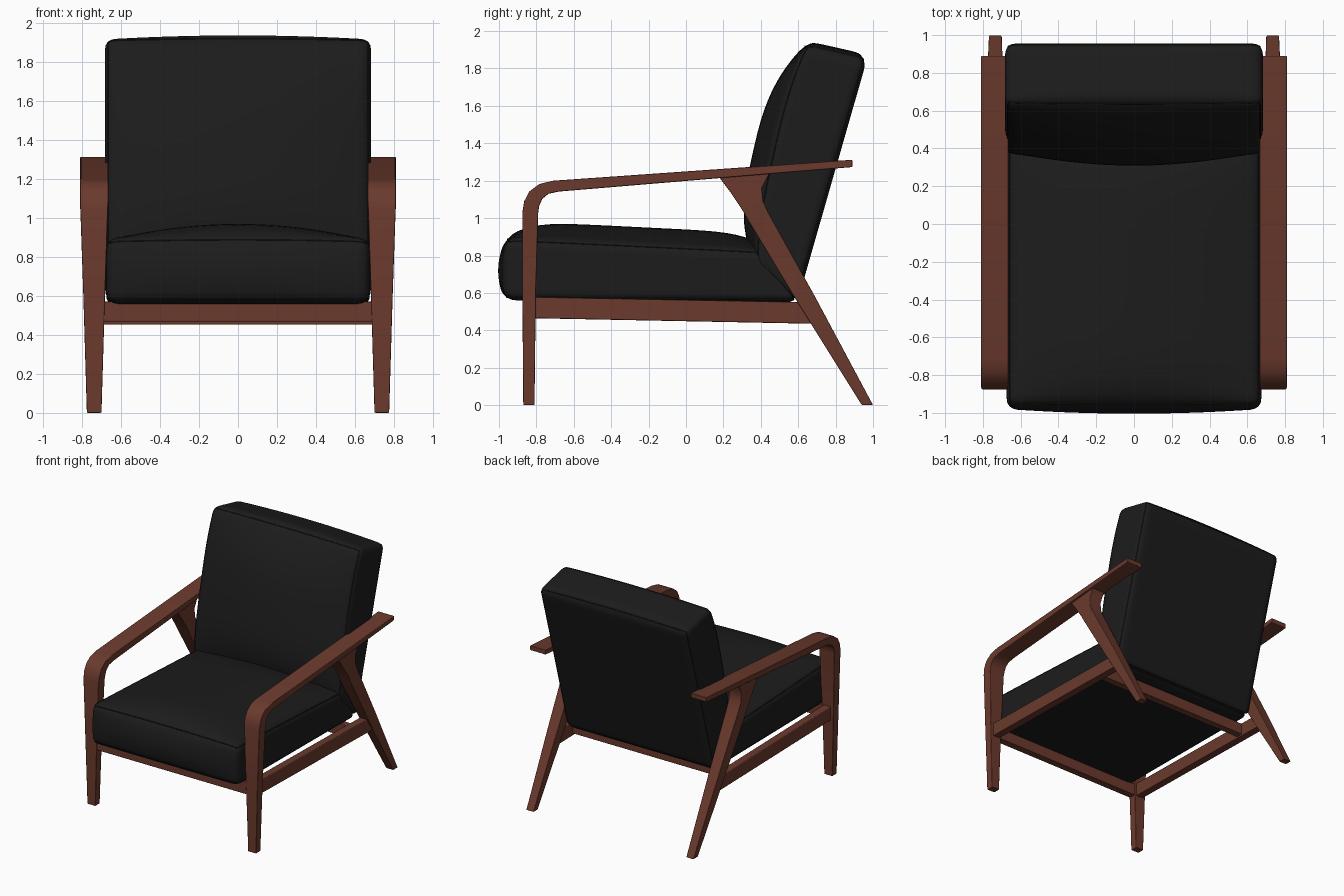
import bpy, bmesh, math
from mathutils import Vector

if "Cube" in bpy.data.objects:
    bpy.data.objects.remove(bpy.data.objects["Cube"])


def material(name, rgb):
    m = bpy.data.materials.new(name)
    m.diffuse_color = (*rgb, 1)
    m.use_nodes = True
    m.node_tree.nodes["Principled BSDF"].inputs["Base Color"].default_value = m.diffuse_color
    return m


wood = material("brown wood", (0.147, 0.042, 0.026))
leather = material("black leather", (0.0115, 0.0115, 0.0115))


def add_object(name, bm, mat, angle):
    bmesh.ops.recalc_face_normals(bm, faces=bm.faces)
    me = bpy.data.meshes.new(name)
    bm.to_mesh(me)
    bm.free()
    for p in me.polygons:
        p.use_smooth = True
    me.set_sharp_from_angle(angle=math.radians(angle))
    me.materials.append(mat)
    ob = bpy.data.objects.new(name, me)
    bpy.context.collection.objects.link(ob)
    return ob


def loft(name, sections, mirror=True):
    """Wooden bar through rectangles: two (y, z) points and an x range each."""
    bm = bmesh.new()
    rings = []
    for (p, q, x0, x1) in sections:
        rings.append([bm.verts.new(v) for v in
                      ((x0, *p), (x1, *p), (x1, *q), (x0, *q))])
    for a, b in zip(rings, rings[1:]):
        for i in range(4):
            j = (i + 1) % 4
            bm.faces.new((a[i], a[j], b[j], b[i]))
    bm.faces.new(rings[0])
    bm.faces.new(rings[-1])
    ob = add_object(name, bm, wood, 35)
    bev = ob.modifiers.new("soft edges", "BEVEL")
    bev.width, bev.segments = 0.006, 2
    bev.limit_method, bev.angle_limit = "ANGLE", math.radians(50)
    bev.harden_normals = True
    if mirror:
        ob.modifiers.new("other side", "MIRROR")


def cushion(name, corners, hx, r, top, front, front_x, power, seams):
    """Rounded box bent to a side profile (front-bottom, front-top, rear-top,
    rear-bottom), with crowned top and front faces and stitched seams."""
    fb, ft, rt, rb = (Vector(c) for c in corners)
    h = Vector((hx, ((rb - fb).length + (rt - ft).length) / 4,
                ((ft - fb).length + (rt - rb).length) / 4))

    def place(c):
        p = Vector([h[i] * math.sin(c[i] * math.pi / 2) for i in range(3)])
        q = Vector([max(r - h[i], min(h[i] - r, p[i])) for i in range(3)])
        p = q + (p - q).normalized() * r
        x, a, c = (p[i] / h[i] for i in range(3))
        u, v = (a + 1) / 2, (c + 1) / 2
        yz = (fb * (1 - u) + rb * u) * (1 - v) + (ft * (1 - u) + rt * u) * v
        y = yz.x - (1 - u) * (front + front_x * (1 - x * x)) * (1 - abs(c) ** power)
        z = yz.y + v * top * (1 - x * x) * (1 - a ** 6)
        return Vector((p.x, y, z))

    bm = bmesh.new()
    bmesh.ops.create_cube(bm, size=2)
    bmesh.ops.subdivide_edges(bm, edges=bm.edges[:], cuts=29, use_grid_fill=True)
    for v in bm.verts:
        v.co = place(v.co)
    add_object(name, bm, leather, 60)

    # piping follows the edges of one face of the box
    for k, (axis, side) in enumerate(seams):
        n = 30
        steps = [-1 + 2 * i / n for i in range(n)]
        loop = ([(t, -1) for t in steps] + [(1, t) for t in steps]
                + [(-t, 1) for t in steps] + [(-1, -t) for t in steps])
        cu = bpy.data.curves.new(name + "_piping", "CURVE")
        cu.dimensions = "3D"
        cu.bevel_depth, cu.bevel_resolution = 0.004, 1
        sp = cu.splines.new("POLY")
        sp.points.add(len(loop) - 1)
        sp.use_cyclic_u = True
        for pt, (s, t) in zip(sp.points, loop):
            c = [s, t]
            c.insert(axis, side)
            pt.co = (*place(c), 1)
        cu.materials.append(leather)
        ob = bpy.data.objects.new(f"{name}_piping_{k + 1}", cu)
        bpy.context.collection.objects.link(ob)


# front leg flowing through a bend into the armrest
ARM = (0.665, 0.81)
loft("front_leg_and_armrest", [
    ((-0.87, 0), (-0.81, 0), 0.70, 0.775),
    ((-0.875, 0.6), (-0.803, 0.6), 0.682, 0.793),
    ((-0.875, 1.03), (-0.79, 1.03), 0.668, 0.808),
    ((-0.865, 1.09), (-0.785, 1.065), *ARM),
    ((-0.838, 1.142), (-0.768, 1.103), *ARM),
    ((-0.785, 1.182), (-0.735, 1.13), *ARM),
    ((-0.71, 1.20), (-0.68, 1.142), *ARM),
    ((0.89, 1.312), (0.89, 1.273), *ARM)])

# raked rear leg flaring into the armrest
loft("rear_leg", [
    ((0.18, 1.215), (0.45, 1.245), 0.68, 0.795),
    ((0.24, 1.135), (0.405, 1.16), 0.68, 0.795),
    ((0.30, 1.045), (0.413, 1.09), 0.68, 0.795),
    ((0.325, 1.0), (0.44, 1.03), 0.682, 0.793),
    ((0.59, 0.56), (0.69, 0.58), 0.69, 0.782),
    ((0.94, 0), (1.0, 0), 0.70, 0.768)])

# seat frame rails
loft("side_rail", [((-0.83, 0.578), (-0.83, 0.465), 0.70, 0.765),
                   ((0.66, 0.55), (0.69, 0.435), 0.70, 0.765)])
for name, y, z0, z1 in (("front_rail", -0.84, 0.468, 0.57),
                        ("rear_rail", 0.45, 0.453, 0.55)):
    loft(name, [((y - 0.03, z0), (y - 0.03, z1), -0.72, 0.72),
                ((y + 0.03, z0), (y + 0.03, z1), -0.72, 0.72)], mirror=False)

# cushions
cushion("seat_cushion",
        [(-0.968, 0.56), (-0.96, 0.895), (0.45, 0.825), (0.60, 0.55)],
        0.675, 0.055, 0.092, 0.015, 0.025, 2, [(2, 1), (2, -1)])
cushion("back_cushion",
        [(0.375, 0.755), (0.635, 1.925), (0.968, 1.85), (0.595, 0.55)],
        0.682, 0.05, 0.025, 0.05, 0.10, 3, [(1, -1), (1, 1)])
